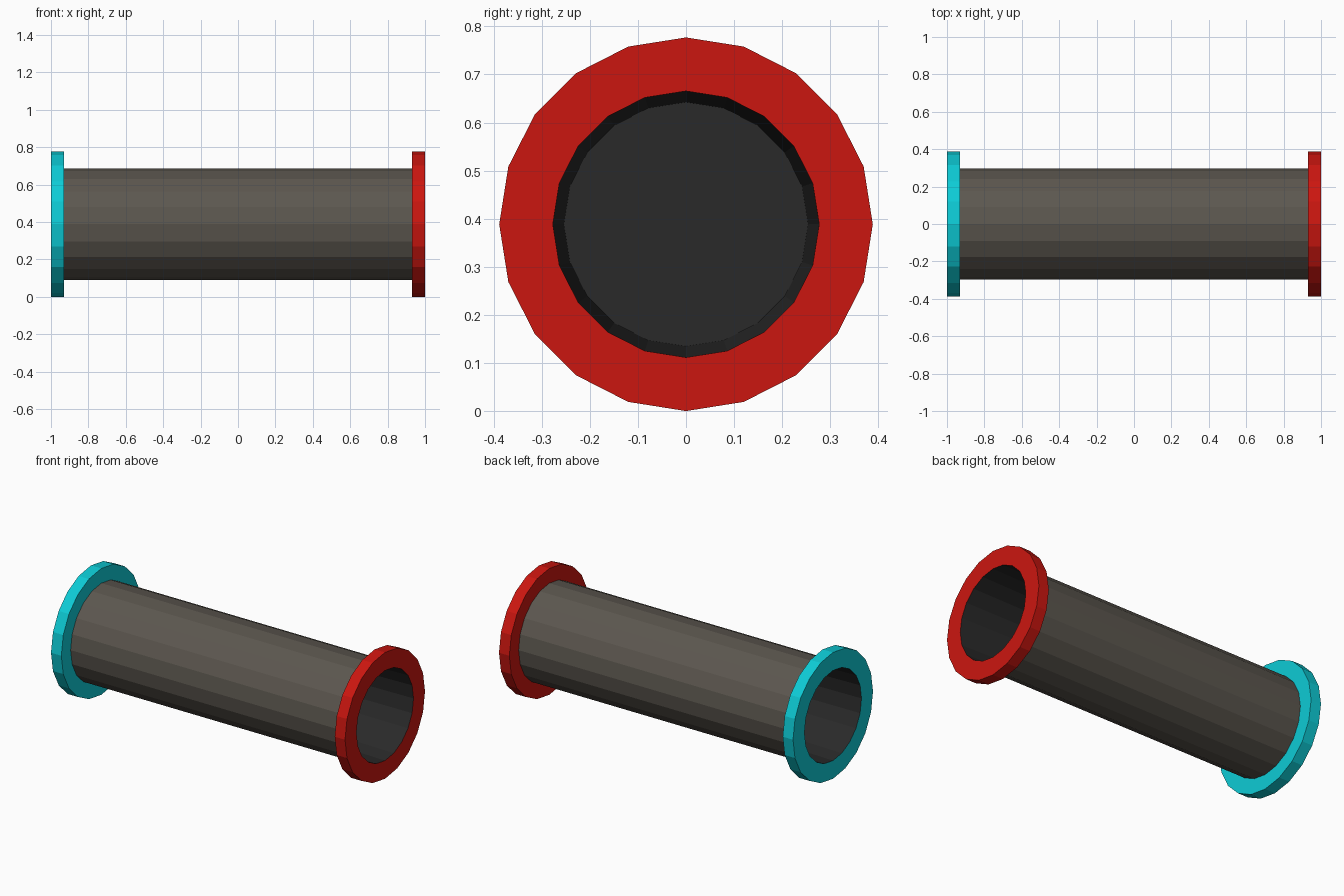
import bpy
import math

if "Cube" in bpy.data.objects:
    bpy.data.objects.remove(bpy.data.objects["Cube"])

SIDES = 20
R_OUT = 0.3885      # flange radius, also height of the axis
R_TUBE = 0.298
R_MOUTH = 0.277     # opening at the ends
R_DEEP = 0.254      # narrower end of the tapered bore
X_FLANGE = 0.93


def material(name, rgb):
    mat = bpy.data.materials.new(name)
    mat.diffuse_color = (*rgb, 1.0)
    mat.use_nodes = True
    mat.node_tree.nodes["Principled BSDF"].inputs["Base Color"].default_value = mat.diffuse_color
    return mat


def lathe(name, profile, mat, side=1, cap=False):
    """Turn (x, radius) points about the x axis; side=-1 mirrors the part."""
    verts, faces = [], []
    for x, r in profile:
        for k in range(SIDES):
            a = 2 * math.pi * k / SIDES
            verts.append((side * x, r * math.sin(a), R_OUT + r * math.cos(a)))
    for i in range(len(profile) - 1):
        for k in range(SIDES):
            n = (k + 1) % SIDES
            a, b = i * SIDES, (i + 1) * SIDES
            faces.append((a + k, b + k, b + n, a + n))
    if cap:
        last = (len(profile) - 1) * SIDES
        faces.append(tuple(last + k for k in reversed(range(SIDES))))
    if side < 0:
        faces = [f[::-1] for f in faces]
    mesh = bpy.data.meshes.new(name)
    mesh.from_pydata(verts, [], faces)
    mesh.materials.append(mat)
    obj = bpy.data.objects.new(name, mesh)
    bpy.context.collection.objects.link(obj)
    return obj


tube_mat = material("warm_grey", (0.107, 0.095, 0.078))
bore_mat = material("dark_grey", (0.023, 0.023, 0.023))
red = material("red", (0.60, 0.008, 0.005))
cyan = material("cyan", (0.004, 0.60, 0.67))

# Main tube
lathe("tube", [(-X_FLANGE, R_TUBE), (X_FLANGE, R_TUBE)], tube_mat)

# Coloured end flanges and the blind tapered bores behind them
for label, side, mat in (("right", 1, red), ("left", -1, cyan)):
    lathe(label + "_flange",
          [(X_FLANGE, R_TUBE), (X_FLANGE, R_OUT), (1, R_OUT), (1, R_MOUTH)],
          mat, side)
    lathe(label + "_bore", [(1, R_MOUTH), (0.02, R_DEEP)], bore_mat, side, cap=True)
